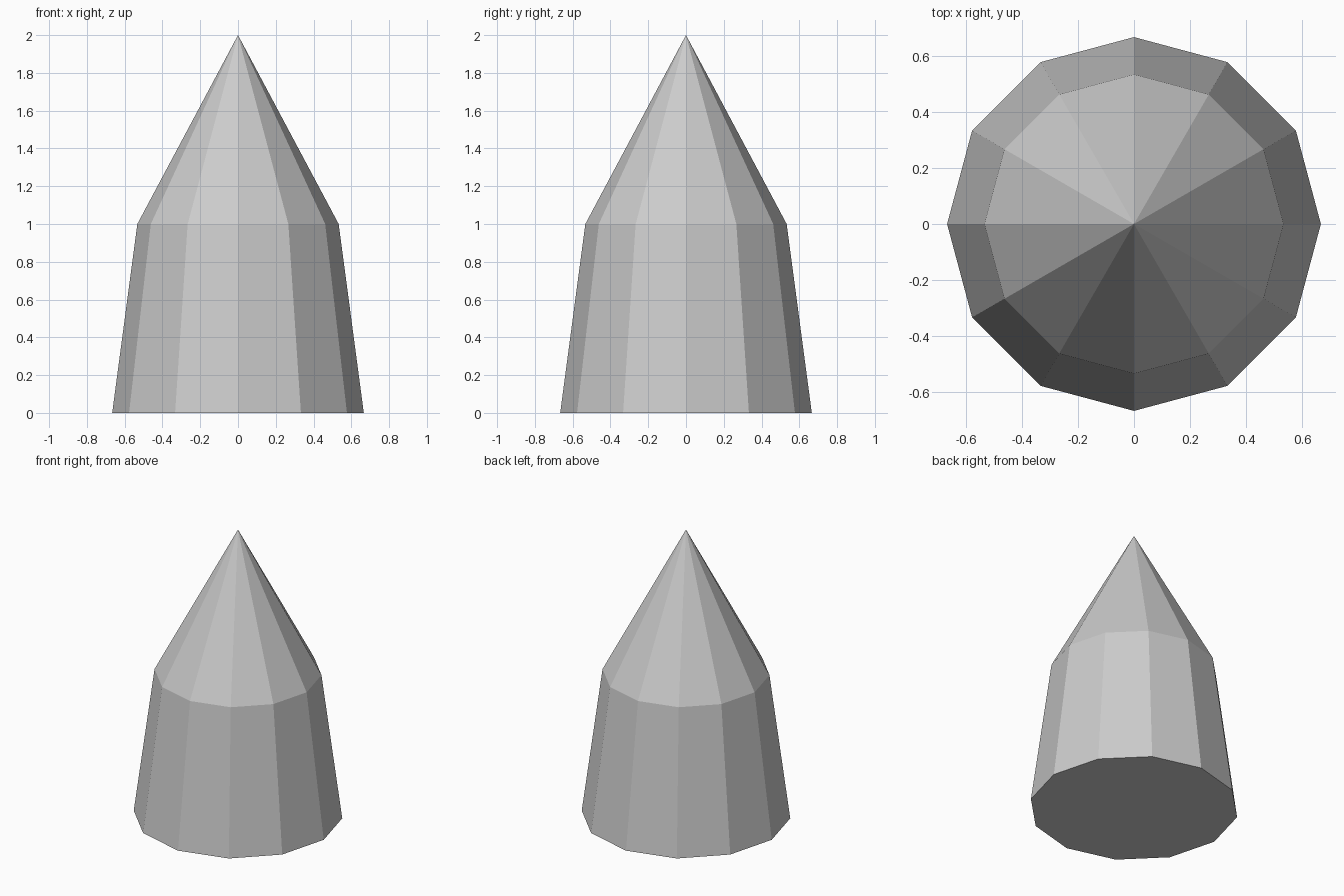
import bpy, bmesh
from math import cos, sin, tau

if "Cube" in bpy.data.objects:
    bpy.data.objects.remove(bpy.data.objects["Cube"])

SIDES = 12
BASE_R, SHOULDER_R = 0.666, 0.533
SHOULDER_Z, TIP_Z = 1.0, 2.0

bm = bmesh.new()


def ring(radius, z):
    return [bm.verts.new((radius * cos(tau * i / SIDES), radius * sin(tau * i / SIDES), z))
            for i in range(SIDES)]


# Tapered body with closed bottom
base = ring(BASE_R, 0)
shoulder = ring(SHOULDER_R, SHOULDER_Z)
tip = bm.verts.new((0, 0, TIP_Z))
bm.faces.new(base[::-1])

# Body sides and pointed top
for i in range(SIDES):
    j = (i + 1) % SIDES
    bm.faces.new((base[i], base[j], shoulder[j], shoulder[i]))
    bm.faces.new((shoulder[i], shoulder[j], tip))

mesh = bpy.data.meshes.new("pointed_body")
bm.to_mesh(mesh)
bm.free()
bpy.context.collection.objects.link(bpy.data.objects.new("pointed_body", mesh))
